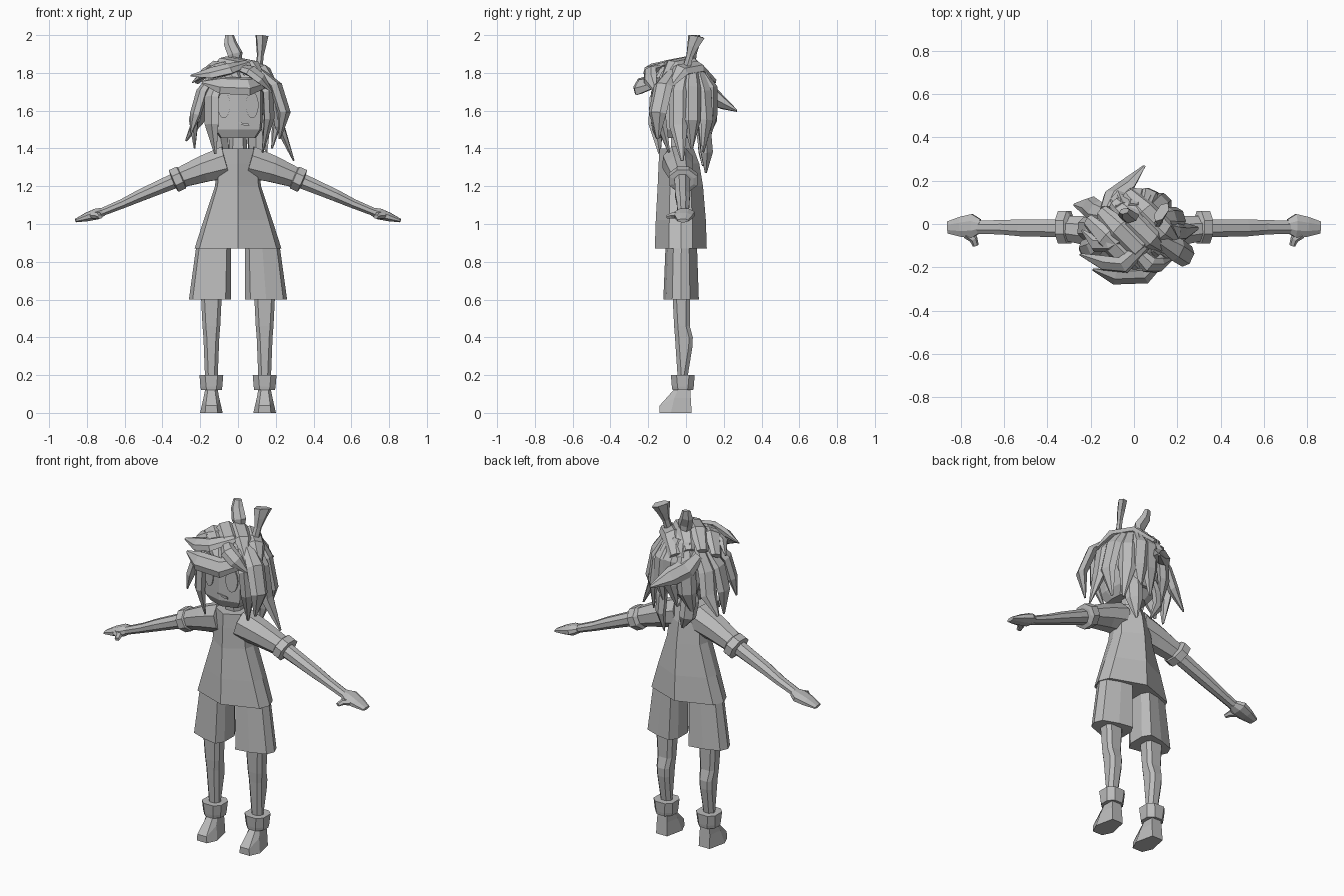
import bpy, bmesh, math
from mathutils import Vector as V

grey = bpy.data.materials.new("clay_grey")
grey.diffuse_color = (0.5, 0.5, 0.5, 1)


def loft(name, rings):
    """Skin a list of equal-length rings and cap both ends."""
    bm = bmesh.new()
    vs = [[bm.verts.new(p) for p in r] for r in rings]
    n = len(vs[0])
    for a, b in zip(vs, vs[1:]):
        for i in range(n):
            j = (i + 1) % n
            bm.faces.new((a[i], a[j], b[j], b[i]))
    bm.faces.new(vs[0])
    bm.faces.new(vs[-1])
    bmesh.ops.recalc_face_normals(bm, faces=bm.faces)
    me = bpy.data.meshes.new(name)
    bm.to_mesh(me)
    bm.free()
    me.materials.append(grey)
    ob = bpy.data.objects.new(name, me)
    bpy.context.collection.objects.link(ob)
    return ob


def box8(z, cx, w, y0, y1, cx_cut=0.02, cy_cut=0.03):
    """Horizontal rectangle ring with cut corners, w is the half width."""
    x0, x1, a, b = cx - w, cx + w, cx_cut, cy_cut
    return [V((x, y, z)) for x, y in (
        (x0 + a, y0), (x1 - a, y0), (x1, y0 + b), (x1, y1 - b),
        (x1 - a, y1), (x0 + a, y1), (x0, y1 - b), (x0, y0 + b))]


def ridged(z, w, y0, y1):
    """Horizontal ring with a middle ridge at front and back and narrow sides."""
    d = (y1 - y0) * 0.27
    m = (y0 + y1) / 2
    half = [(0, y0), (0.89 * w, y0 + d), (w, m), (0.89 * w, y1 - d), (0, y1)]
    return [V((x, y, z)) for x, y in half + [(-x, y) for x, y in half[-2:0:-1]]]


def sweep(name, pts, wide, thick, n=8, out=None, centre=V((0, -0.03, 1.6)), top=2.0):
    """Tube along pts with given half widths and half thicknesses."""
    pts = [V(p) for p in pts]
    rings = []
    for k, p in enumerate(pts):
        t = (pts[min(k + 1, len(pts) - 1)] - pts[max(k - 1, 0)]).normalized()
        o = V(out) if out else p - centre
        side = t.cross(o).normalized()
        up = side.cross(t)
        ring = []
        for i in range(n):
            a = 2 * math.pi * (i + (0.5 if n != 6 else 0)) / n
            q = p + side * wide[k] * math.cos(a) + up * thick[k] * math.sin(a)
            q.z = min(q.z, top)
            ring.append(q)
        rings.append(ring)
    return loft(name, rings)


def lock(name, pts, w):
    """Faceted hair strand that swells and then comes to a point."""
    prof = (0.6, 1.0, 0.95, 0.15)
    sweep(name, pts, [w * f for f in prof], [w * f * 0.55 for f in prof], 6)


# Tunic and neck
loft("tunic", [ridged(0.87, 0.23, -0.165, 0.11), ridged(1.02, 0.182, -0.16, 0.105),
               ridged(1.20, 0.122, -0.15, 0.09), ridged(1.32, 0.11, -0.145, 0.07),
               ridged(1.40, 0.09, -0.14, 0.04)])
loft("neck", [box8(1.36, 0, 0.05, -0.08, 0.02), box8(1.48, 0, 0.045, -0.08, 0.02)])

for s, tag in ((-1, "left"), (1, "right")):
    # Arms
    def arm(part, pts, wide, thick, n=8):
        sweep(tag + part, [(s * x, y, z) for x, y, z in pts], wide, thick, n, out=(0, 0, 1))
    arm("_sleeve", [(0.06, -0.045, 1.328), (0.18, -0.035, 1.292), (0.32, -0.02, 1.24)],
        [0.085, 0.076, 0.06], [0.092, 0.076, 0.055])
    arm("_cuff", [(0.29, -0.015, 1.25), (0.30, -0.015, 1.246), (0.34, -0.015, 1.228),
                  (0.345, -0.015, 1.226)], [0.06, 0.082, 0.082, 0.06], [0.05, 0.068, 0.068, 0.045])
    arm("_arm", [(0.31, -0.02, 1.24), (0.52, -0.018, 1.15), (0.61, -0.015, 1.108),
                 (0.74, -0.015, 1.055)], [0.045, 0.042, 0.036, 0.032], [0.045, 0.034, 0.027, 0.022])
    arm("_hand", [(0.71, -0.01, 1.066), (0.745, -0.008, 1.054), (0.80, -0.013, 1.037),
                  (0.86, -0.016, 1.018)], [0.034, 0.058, 0.05, 0.03], [0.022, 0.032, 0.025, 0.01])
    arm("_thumb", [(0.77, -0.045, 1.045), (0.74, -0.07, 1.045), (0.73, -0.10, 1.038)],
        [0.024, 0.02, 0.014], [0.018, 0.017, 0.01], 6)

    # Shorts: full near the middle, thinning towards the outer seam
    def leg_hole(z, c, w, y, h):
        return [V((s * (c + x * w), y + f * h, z)) for x, f in (
            (-1, -0.5), (-0.75, -1), (0.0, -0.85), (0.82, -0.5), (1, 0),
            (0.82, 0.5), (0.0, 0.85), (-0.75, 1), (-1, 0.5))]
    loft(tag + "_shorts_leg", [leg_hole(0.60, 0.149, 0.111, -0.026, 0.094),
                               leg_hole(0.89, 0.128, 0.092, -0.025, 0.083)])

    # Legs, anklets and feet
    c = s * 0.141
    loft(tag + "_leg", [box8(z, c, w, a, b, 0.018, 0.02) for z, w, a, b in (
        (0.12, 0.034, -0.045, 0.01), (0.20, 0.034, -0.045, 0.01), (0.35, 0.04, -0.055, 0.034),
        (0.40, 0.042, -0.058, 0.036), (0.46, 0.047, -0.063, 0.02), (0.66, 0.057, -0.073, 0.022))])
    loft(tag + "_anklet", [box8(z, c, w, -0.017 - w, -0.017 + w, 0.03, 0.03) for z, w in
                           ((0.12, 0.055), (0.14, 0.058), (0.20, 0.063))])
    loft(tag + "_foot", [
        [V((c + x, y, 0)) for x, y in (
            (-0.033, -0.14), (0.033, -0.14), (0.06, -0.08), (0.036, 0.03),
            (-0.036, 0.03), (-0.06, -0.08))],
        [V((c + x, y, z)) for x, y, z in (
            (-0.03, -0.14, 0.038), (0.03, -0.14, 0.038), (0.042, -0.062, 0.078), (0.034, 0.025, 0.08),
            (-0.034, 0.025, 0.08), (-0.042, -0.062, 0.078))],
        [V((c + x, y, 0.13)) for x, y in (
            (-0.018, -0.058), (0.018, -0.058), (0.032, -0.04), (0.03, 0.022),
            (-0.03, 0.022), (-0.032, -0.04))]])

    # Eye plate laid on the slanted half of the face
    def eye(d, rx, rz):
        return [V((s * (0.075 + rx * math.cos(a)), -0.18 + 0.25 * (0.075 + rx * math.cos(a)) - d,
                   1.63 + rz * math.sin(a))) for a in (i * math.pi / 8 for i in range(16))]
    loft(tag + "_eye", [eye(-0.001, 0.034, 0.07), eye(0.008, 0.034, 0.07)])


# Head, with a ridge down the middle of the face
def head_ring(z, w, back, front):
    return [V((x * w, y, z)) for x, y in (
        (0, front), (0.92, front + 0.03), (1, front + 0.09), (0.95, back - 0.04), (0.5, back),
        (-0.5, back), (-0.95, back - 0.04), (-1, front + 0.09), (-0.92, front + 0.03))]


loft("head", [head_ring(1.455, 0.095, 0.03, -0.16), head_ring(1.50, 0.125, 0.07, -0.18),
              head_ring(1.55, 0.13, 0.09, -0.18), head_ring(1.75, 0.13, 0.10, -0.18),
              head_ring(1.82, 0.09, 0.06, -0.12)])
loft("mouth", [[V((x, y, z)) for x, z in ((-0.01, 1.54), (0.055, 1.532), (0.06, 1.52), (0.03, 1.522))]
               for y in (-0.178, -0.184)])

# Hair cap behind and above the face
loft("hair_cap", [box8(z, 0, w, a, b, w * 0.5, (b - a) * 0.35) for z, w, a, b in (
    (1.50, 0.10, 0.00, 0.09), (1.60, 0.14, -0.03, 0.12), (1.70, 0.155, -0.06, 0.135),
    (1.76, 0.155, -0.17, 0.135), (1.82, 0.12, -0.14, 0.10), (1.86, 0.06, -0.08, 0.05))])

# Crown strands sweeping diagonally over the top
for i in range(4):
    f = i - 1.5
    x, y = 0.062 * f, 0.042 * f
    drop = 0.014 * f * f
    lock(f"crown_lock_{i}", [(x - 0.12, y + 0.08, 1.79 - drop), (x - 0.04, y, 1.862 - drop),
                             (x + 0.05, y - 0.09, 1.845 - drop), (x + 0.12, y - 0.155, 1.75 - drop)], 0.054)

fringe = [
    ([(0.14, -0.15, 1.75), (0.05, -0.24, 1.728), (-0.09, -0.245, 1.735), (-0.19, -0.21, 1.75)], 0.055),
    ([(0.05, -0.10, 1.85), (-0.05, -0.19, 1.82), (-0.14, -0.18, 1.80), (-0.25, -0.14, 1.785)], 0.046),
    ([(-0.02, -0.04, 1.86), (-0.12, -0.09, 1.83), (-0.18, -0.09, 1.80), (-0.24, -0.03, 1.75)], 0.042),
    ([(0.00, -0.12, 1.83), (0.07, -0.19, 1.81), (0.12, -0.19, 1.77), (0.18, -0.16, 1.70)], 0.044)]
left_side = [
    ([(-0.10, -0.11, 1.78), (-0.14, -0.15, 1.67), (-0.14, -0.16, 1.53), (-0.12, -0.14, 1.37)], 0.056),
    ([(-0.12, -0.06, 1.80), (-0.19, -0.11, 1.70), (-0.225, -0.12, 1.58), (-0.25, -0.12, 1.48)], 0.05),
    ([(-0.12, 0.00, 1.80), (-0.20, -0.02, 1.68), (-0.235, -0.02, 1.55), (-0.23, -0.03, 1.40)], 0.054),
    ([(-0.11, 0.04, 1.80), (-0.18, 0.06, 1.67), (-0.21, 0.085, 1.55), (-0.275, 0.09, 1.44)], 0.052)]
right_side = [
    ([(0.09, -0.11, 1.80), (0.16, -0.15, 1.70), (0.165, -0.14, 1.56), (0.13, -0.09, 1.38)], 0.044),
    ([(0.10, -0.06, 1.82), (0.20, -0.12, 1.73), (0.245, -0.15, 1.59), (0.22, -0.15, 1.45)], 0.055),
    ([(0.11, -0.01, 1.82), (0.19, -0.04, 1.70), (0.22, -0.04, 1.52), (0.295, -0.02, 1.335)], 0.052),
    ([(0.10, 0.03, 1.83), (0.17, 0.03, 1.72), (0.21, 0.03, 1.55), (0.18, 0.03, 1.40)], 0.052),
    ([(0.08, 0.07, 1.81), (0.125, 0.10, 1.70), (0.14, 0.11, 1.55), (0.15, 0.09, 1.38)], 0.05)]
back = [
    ([(-0.13, 0.07, 1.76), (-0.10, 0.13, 1.70), (-0.03, 0.18, 1.65), (0.048, 0.268, 1.60)], 0.055),
    ([(-0.06, 0.08, 1.82), (-0.09, 0.13, 1.70), (-0.10, 0.13, 1.55), (-0.11, 0.09, 1.41)], 0.054),
    ([(0.00, 0.08, 1.83), (0.01, 0.14, 1.72), (0.01, 0.14, 1.58), (-0.02, 0.11, 1.44)], 0.054),
    ([(0.05, 0.07, 1.83), (0.07, 0.135, 1.72), (0.08, 0.135, 1.58), (0.06, 0.12, 1.44)], 0.052),
    ([(0.07, 0.08, 1.62), (0.09, 0.10, 1.48), (0.09, 0.11, 1.38), (0.07, 0.105, 1.27)], 0.05),
    ([(-0.06, 0.07, 1.60), (-0.09, 0.09, 1.48), (-0.08, 0.10, 1.39), (-0.04, 0.09, 1.31)], 0.05)]
for group, locks in (("fringe", fringe), ("left_side", left_side),
                     ("right_side", right_side), ("back", back)):
    for i, (pts, w) in enumerate(locks):
        lock(f"{group}_lock_{i}", pts, w)

# Two upright tufts on top
sweep("left_tuft", [(-0.01, 0.03, 1.84), (-0.015, 0.03, 1.90), (-0.04, 0.05, 1.955), (-0.045, 0.06, 2.005)],
      [0.025, 0.042, 0.036, 0.024], [0.02, 0.025, 0.022, 0.014], 6, out=(0.3, -1, 0))
sweep("right_tuft", [(0.11, 0.0, 1.82), (0.118, 0.02, 1.89), (0.122, 0.035, 1.94), (0.127, 0.055, 2.0)],
      [0.025, 0.022, 0.035, 0.055], [0.018, 0.016, 0.022, 0.026], 6, out=(1, -0.7, 0))
